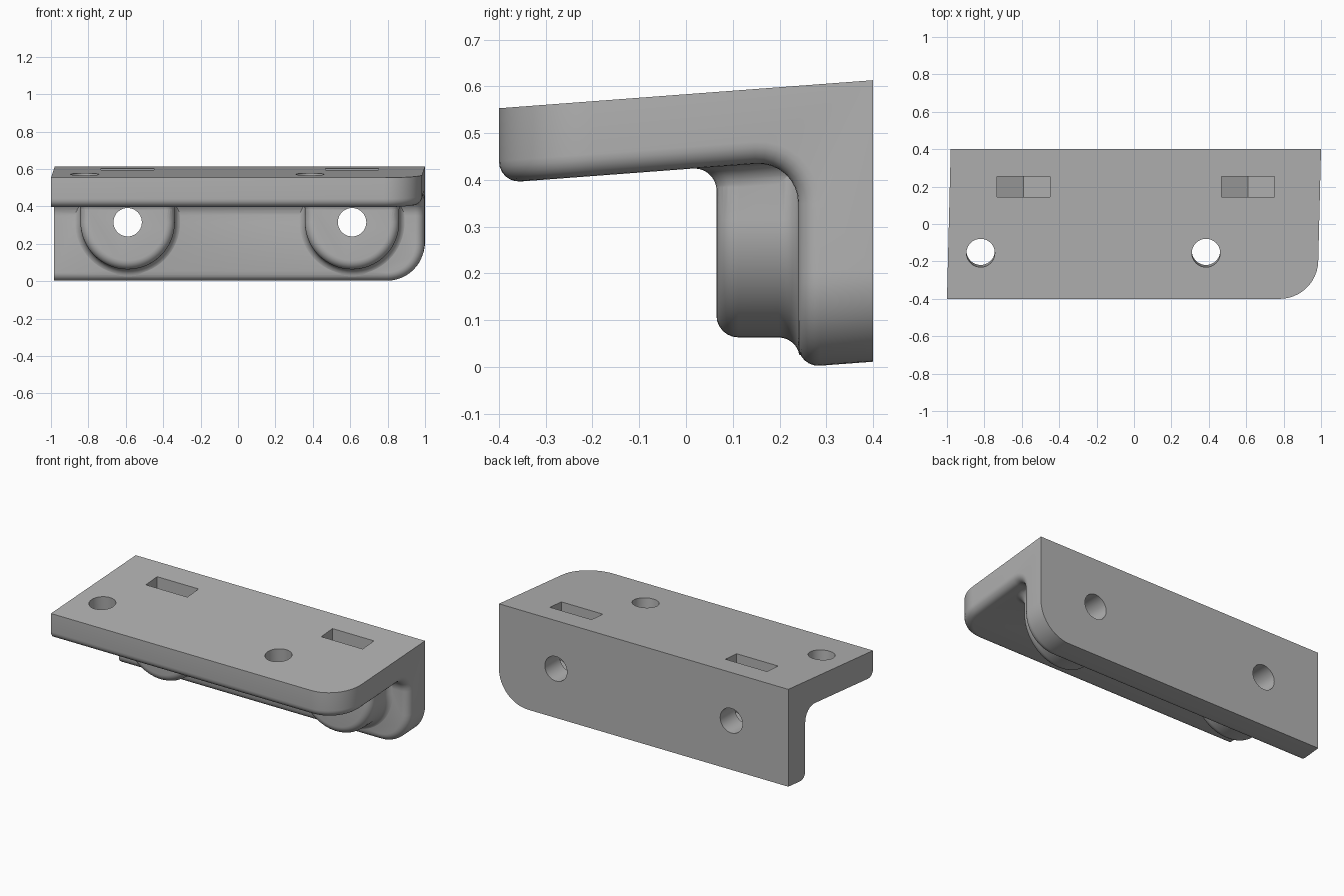
import bpy, bmesh, math
from mathutils import Vector

if "Cube" in bpy.data.objects:
    bpy.data.objects.remove(bpy.data.objects["Cube"])

grey = bpy.data.materials.new("light grey")
grey.diffuse_color = (0.45, 0.45, 0.45, 1)
grey.use_nodes = True
grey.node_tree.nodes["Principled BSDF"].inputs["Base Color"].default_value = grey.diffuse_color
SLOPE = 0.075
BOSS_X = (-0.59, 0.61)
LUG_Z = 0.315


def finish(bm, name):
    bmesh.ops.recalc_face_normals(bm, faces=bm.faces)
    me = bpy.data.meshes.new(name)
    bm.to_mesh(me)
    bm.free()
    ob = bpy.data.objects.new(name, me)
    bpy.context.collection.objects.link(ob)
    me.materials.append(grey)
    return ob


def loft(name, rings):
    """Closed solid through rings that have equal point counts."""
    bm = bmesh.new()
    vs = [[bm.verts.new(p) for p in r] for r in rings]
    n = len(vs[0])
    for a, b in zip(vs, vs[1:]):
        for i in range(n):
            j = (i + 1) % n
            bm.faces.new((a[i], a[j], b[j], b[i]))
    bm.faces.new(vs[0])
    bm.faces.new(vs[-1])
    return finish(bm, name)


def combine(target, tool, operation):
    m = target.modifiers.new("join", 'BOOLEAN')
    m.object, m.operation, m.solver = tool, operation, 'EXACT'
    bpy.context.view_layer.objects.active = target
    bpy.ops.object.modifier_apply(modifier=m.name)
    bpy.data.objects.remove(tool)


def bevel(bm, edges, offset, segments):
    bmesh.ops.bevel(bm, geom=edges, offset=offset, offset_type='OFFSET',
                    segments=segments, profile=0.5, affect='EDGES', clamp_overlap=False)
    bm.normal_update()


# Angled body: L section swept along x
def bracket_body():
    section = [(-0.4, 0.553), (0.4, 0.613), (0.4, 0.011),
               (0.24, -0.001), (0.24, 0.441), (-0.4, 0.393)]
    bm = bmesh.new()
    ends = [[bm.verts.new((x, y, z)) for y, z in section] for x in (-0.99, 0.99)]
    for i in range(6):
        j = (i + 1) % 6
        bm.faces.new((ends[0][i], ends[0][j], ends[1][j], ends[1][i]))
    bm.faces.new(ends[0])
    bm.faces.new(ends[1])
    bmesh.ops.recalc_face_normals(bm, faces=bm.faces)

    def pick(test):
        return [e for e in bm.edges if all(test(v.co) for v in e.verts)]

    # inside fillet
    bevel(bm, pick(lambda c: abs(c.y - 0.24) < 0.01 and c.z > 0.4), 0.092, 8)
    # large corner rounds on the right end
    corners = pick(lambda c: c.x > 0.9 and c.y < -0.39)
    corners += pick(lambda c: c.x > 0.9 and c.z < 0.02)
    bevel(bm, corners, 0.2, 12)

    # soft edge running round the inner surface
    def inner(f):
        c, n = f.calc_center_median(), f.normal
        return abs(n.x) < 0.01 and ((n.z < -0.5 and c.z > 0.3) or (n.y < -0.5 and c.y > 0.1))

    rim = [e for e in bm.edges
           if sum(inner(f) for f in e.link_faces) == 1
           and not all(v.co.x < -0.98 for v in e.verts)]
    bevel(bm, rim, 0.047, 6)
    # slight skew of the ends
    for v in bm.verts:
        v.co.x += 0.025 * v.co.y
    return finish(bm, "bracket")


# Rounded screw boss with soft front edge and flared root
def boss(cx):
    prof = []
    for i in range(7):
        t = math.radians(15 * i)
        prof.append((-0.047 * (1 - math.sin(t)), 0.065 + 0.047 * (1 - math.cos(t))))
    for i in range(7):
        t = math.radians(13.5 * i)
        prof.append((0.045 * (1 - math.cos(t)), 0.198 + 0.045 * math.sin(t)))
    prof.append((prof[-1][0], 0.25))
    rings = []
    for off, y in prof:
        r = 0.252 + off
        ring = [(cx - r, y, 0.49)]
        for k in range(33):
            a = math.pi * (1 + k / 32)
            ring.append((cx + r * math.cos(a), y, LUG_Z + r * math.sin(a)))
        ring.append((cx + r, y, 0.49))
        rings.append(ring)
    return loft("boss", rings)


# Concave flare between a boss and the shelf above it
def flare(cx):
    rings = []
    for i in range(8):
        t = math.radians(12.5 * i)
        off, up = 0.052 * (1 - math.cos(t)), 0.052 * math.sin(t)
        h, y0, r = 0.2515 + off, 0.0655 - off, 0.047 + off
        pts = [(cx - h, 0.3)]
        for side in (-1, 1):
            for k in range(7):
                a = math.radians(15 * (k if side < 0 else 6 - k))
                pts.append((cx + side * (h - r + r * math.cos(a)), y0 + r - r * math.sin(a)))
        pts.append((cx + h, 0.3))
        rings.append([(x, y, 0.376 + up + SLOPE * (y - 0.065)) for x, y in pts])
    rings.append([(x, y, z + 0.03) for x, y, z in rings[-1]])
    return loft("boss_flare", rings)


def cylinder(loc, rot):
    bm = bmesh.new()
    bmesh.ops.create_cone(bm, cap_ends=True, segments=40, radius1=0.076, radius2=0.076, depth=1.0)
    ob = finish(bm, "hole_cutter")
    ob.location, ob.rotation_euler = loc, rot
    bpy.context.view_layer.update()
    return ob


body = bracket_body()
for cx in BOSS_X:
    combine(body, boss(cx), 'UNION')
    combine(body, flare(cx), 'UNION')

for cx in BOSS_X:
    # screw hole through the back plate
    combine(body, cylinder((cx, 0.2, LUG_Z), (math.pi / 2, 0, 0)), 'DIFFERENCE')
    # nut pocket with a pointed floor
    w = 0.142
    shape = [(-w, 0.8), (-w, LUG_Z - 0.082), (0, LUG_Z - 0.164), (w, LUG_Z - 0.082), (w, 0.8)]
    pocket = loft("pocket_cutter", [[(cx + x, y, z) for x, z in shape] for y in (0.145, 0.255)])
    combine(body, pocket, 'DIFFERENCE')

# screw holes square to the sloping shelf
for cx in (-0.82, 0.385):
    combine(body, cylinder((cx, -0.155, 0.571), (math.atan(SLOPE), 0, 0)), 'DIFFERENCE')

body.data.materials.clear()
body.data.materials.append(grey)
bpy.ops.object.select_all(action='DESELECT')
body.select_set(True)
bpy.context.view_layer.objects.active = body
bpy.ops.object.shade_smooth_by_angle(angle=math.radians(25))
